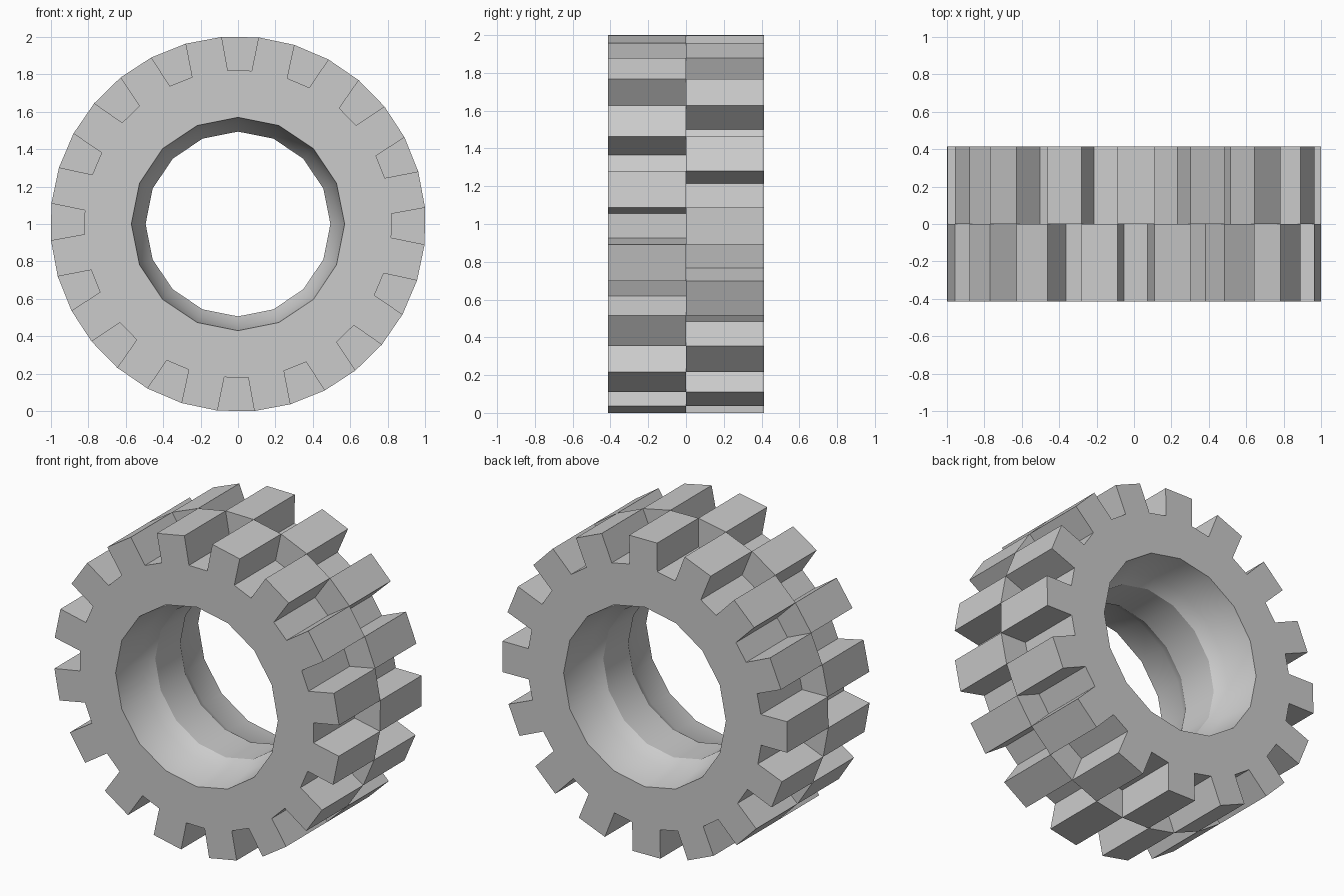
import bpy, bmesh
from math import sin, cos, radians, pi

cube = bpy.data.objects.get("Cube")
if cube:
    bpy.data.objects.remove(cube, do_unlink=True)

TEETH = 16
HALF_WIDTH = 0.414
TIP_R, FLOOR_R = 1.0038, 0.8225
TIP_HALF, FLOOR_HALF = radians(5.625), radians(6.79)
PITCH = 2 * pi / TEETH
TWIST = radians(0.65)
# Hole from rim to middle: (radius, distance from the mid plane)
HOLE = [(0.57, HALF_WIDTH), (0.54, 0.20), (0.494, 0.125)]

rubber = bpy.data.materials.new("grey rubber")
rubber.use_nodes = True
grey = (0.6, 0.6, 0.6, 1)
rubber.diffuse_color = grey
rubber.node_tree.nodes["Principled BSDF"].inputs["Base Color"].default_value = grey

bm = bmesh.new()


def point(radius, angle, y):
    return bm.verts.new((radius * sin(angle), y, 1 + radius * cos(angle)))


def bridge(a, b):
    """Join two closed loops of equal length with quads."""
    n = len(a)
    for i in range(n):
        j = (i + 1) % n
        bm.faces.new((a[i], a[j], b[j], b[i]))


def loop_edges(loop):
    return [bm.edges.get((v, loop[i - 1])) for i, v in enumerate(loop)]


def tread_loop(offset, y):
    """Toothed outline: four corners for each block."""
    loop = []
    for k in range(TEETH):
        mid = k * PITCH + offset
        for r, turn in ((FLOOR_R, -FLOOR_HALF), (TIP_R, -TIP_HALF),
                        (TIP_R, TIP_HALF), (FLOOR_R, FLOOR_HALF)):
            loop.append(point(r, mid + turn, y))
    return loop


def half_tyre(side, offset):
    """One row of tread blocks, its side wall and half of the hole."""
    outer, inner = tread_loop(offset, side * HALF_WIDTH), tread_loop(offset, 0)
    bridge(outer, inner)
    for k in range(0, len(inner), 4):      # block ends at the mid plane
        bm.faces.new(inner[k:k + 4])
    rings = [[point(r, k * PITCH, side * y) for k in range(TEETH)] for r, y in HOLE]
    for a, b in zip(rings, rings[1:]):
        bridge(a, b)
    bmesh.ops.triangle_fill(bm, use_beauty=True, use_dissolve=False,
                            edges=loop_edges(outer) + loop_edges(rings[0]),
                            normal=(0, side, 0))
    return rings[-1]


# Staggered front and back rows joined by the inner band
front_ring = half_tyre(-1, TWIST + PITCH / 2)
back_ring = half_tyre(1, TWIST)
bridge(front_ring, back_ring)
bmesh.ops.recalc_face_normals(bm, faces=bm.faces[:])

mesh = bpy.data.meshes.new("tyre")
bm.to_mesh(mesh)
bm.free()
mesh.materials.append(rubber)
tyre = bpy.data.objects.new("tyre", mesh)
bpy.context.collection.objects.link(tyre)

bpy.context.view_layer.objects.active = tyre
tyre.select_set(True)
bpy.ops.object.shade_smooth_by_angle(angle=radians(30))
